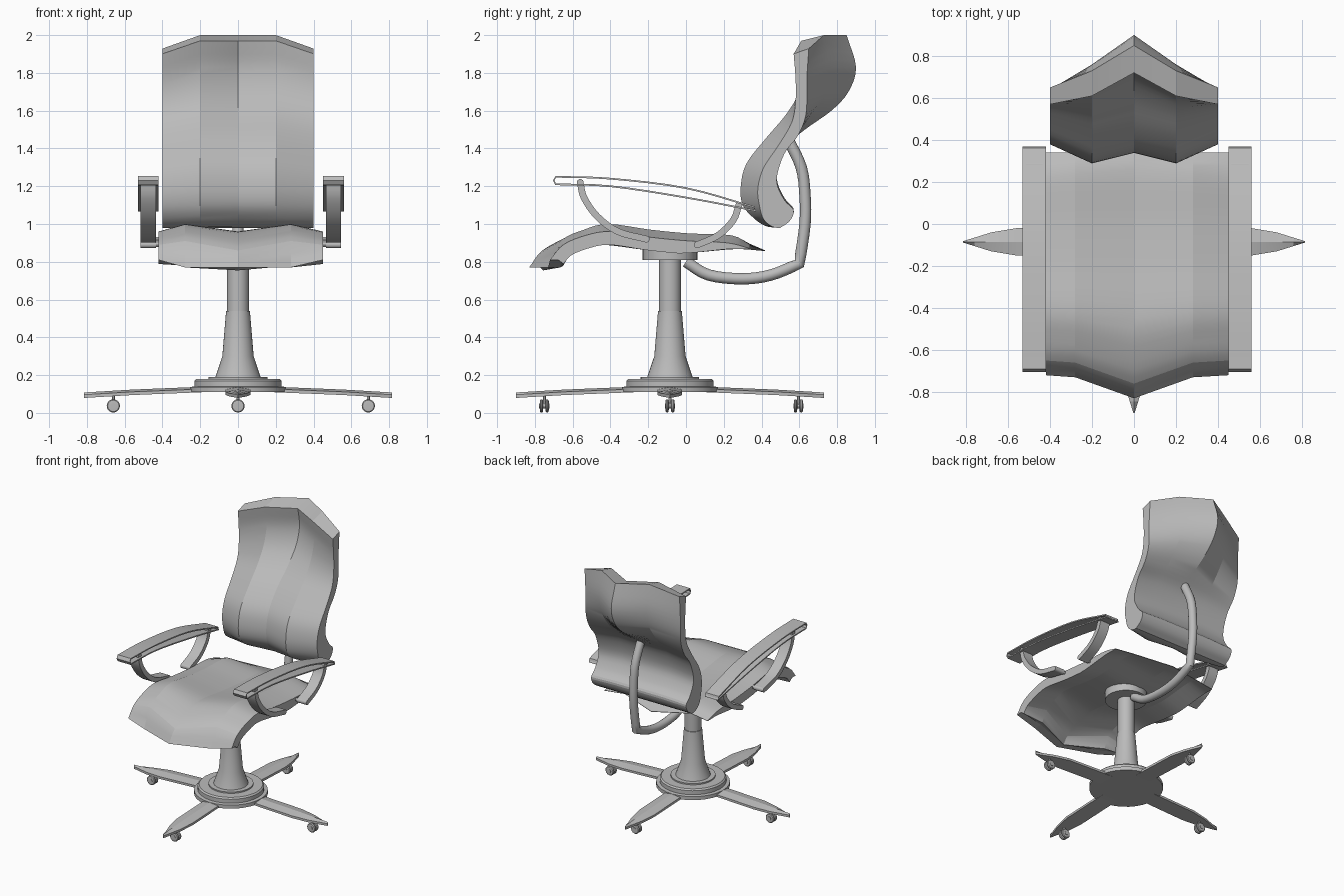
import bpy, bmesh, math
from mathutils import Vector

cube = bpy.data.objects.get("Cube")
if cube:
    bpy.data.objects.remove(cube, do_unlink=True)

grey = bpy.data.materials.new("light_grey")
grey.use_nodes = True
COLOUR = (0.5, 0.5, 0.5, 1)
grey.diffuse_color = COLOUR
grey.node_tree.nodes["Principled BSDF"].inputs["Base Color"].default_value = COLOUR

POST_Y = -0.085    # the post stands a little in front of the origin
SEAT_X = 0.015     # the seat and arms sit slightly to one side


def finish(obj, angle):
    """Give an object the shared material and angle-limited smooth shading."""
    obj.data.materials.append(grey)
    bpy.ops.object.select_all(action="DESELECT")
    obj.select_set(True)
    bpy.context.view_layer.objects.active = obj
    bpy.ops.object.shade_smooth_by_angle(angle=math.radians(angle))
    return obj


def make_mesh(name, verts, faces, angle=30):
    bm = bmesh.new()
    points = [bm.verts.new(v) for v in verts]
    for face in faces:
        bm.faces.new([points[i] for i in face])
    bmesh.ops.recalc_face_normals(bm, faces=bm.faces)
    mesh = bpy.data.meshes.new(name)
    bm.to_mesh(mesh)
    bm.free()
    obj = bpy.data.objects.new(name, mesh)
    bpy.context.collection.objects.link(obj)
    return finish(obj, angle)


def smooth_path(points, steps=4):
    """Catmull-Rom curve through 2D points."""
    pts = [Vector(p) for p in points]
    pts = [pts[0] * 2 - pts[1]] + pts + [pts[-1] * 2 - pts[-2]]
    out = []
    for a, b, c, d in zip(pts, pts[1:], pts[2:], pts[3:]):
        for k in range(steps):
            t = k / steps
            out.append((b * 2 + (c - a) * t + (a * 2 - b * 5 + c * 4 - d) * t * t
                        + (b * 3 - a - c * 3 + d) * t ** 3) / 2)
    return out + [pts[-2]]


def offset(path, distance, closed=False):
    """Shift a path sideways; distance is a function of the fraction along it."""
    out, last = [], len(path) - 1
    for i, p in enumerate(path):
        before = path[i - 1] if i or closed else p
        after = path[(i + 1) % len(path)] if i < last or closed else p
        along = (after - before).normalized()
        out.append(p + Vector((along.y, -along.x)) * distance(i / last))
    return out


def slab(name, columns, closed=False, angle=30):
    """Skin between columns of (x, upper path, lower path)."""
    n, m = len(columns[0][1]), len(columns)
    verts = [(x, p.x, p.y) for x, up, low in columns for p in up + low]
    top = lambda c, s: c * 2 * n + s % n
    low = lambda c, s: top(c, s) + n
    faces = []
    for s in range(n if closed else n - 1):
        for c in range(m - 1):
            for side in (top, low):
                faces.append((side(c, s), side(c + 1, s), side(c + 1, s + 1), side(c, s + 1)))
        for c in (0, m - 1):
            faces.append((top(c, s), top(c, s + 1), low(c, s + 1), low(c, s)))
    if not closed:
        for s in (0, n - 1):
            for c in range(m - 1):
                faces.append((top(c, s), top(c + 1, s), low(c + 1, s), low(c, s)))
    return make_mesh(name, verts, faces, angle)


def ribbon(name, path, x, width, thick, closed=False):
    """Flat strap following a side-view path."""
    up = offset(path, lambda t: -thick / 2, closed)
    low = offset(path, lambda t: thick / 2, closed)
    return slab(name, [(x - width / 2, up, low), (x + width / 2, up, low)], closed)


def lathe(name, profile, centre, axis="Z", sides=32):
    """Solid of revolution from (radius, height) pairs."""
    verts, faces = [], []
    for r, h in profile:
        for k in range(sides):
            a = math.tau * k / sides
            v = Vector((r * math.cos(a), r * math.sin(a), h))
            if axis == "X":
                v = Vector((v.z, v.x, v.y))
            elif axis == "Y":
                v = Vector((v.y, v.z, v.x))
            verts.append(v + Vector(centre))
    for j in range(len(profile) - 1):
        for k in range(sides):
            a, b = j * sides + k, j * sides + (k + 1) % sides
            faces.append((a, b, b + sides, a + sides))
    faces += [range(sides), range(len(verts) - sides, len(verts))]
    return make_mesh(name, verts, faces)


# Backrest: five columns, with front and back depths at shared heights
front_z = [0.98, 0.99, 1.03, 1.1, 1.2, 1.32, 1.45, 1.58, 1.7, 1.83, 1.97]
back_z = [0.98, 1.02, 1.08, 1.14, 1.25, 1.4, 1.5, 1.6, 1.7, 1.83, 2]
edge = ([.48, .45, .41, .39, .38, .41, .49, .56, .58, .58, .57],
        [.5, .55, .57, .52, .48, .52, .59, .63, .64, .64, .65], 0.93)
ridge = ([.48, .42, .36, .3, .29, .32, .42, .53, .6, .63, .61],
         [.5, .55, .57, .52, .48, .52, .6, .68, .74, .76, .73], 1)
middle = ([.48, .44, .39, .35, .34, .37, .46, .6, .7, .74, .72],
          [.5, .55, .57, .52, .48, .52, .63, .77, .86, .9, .85], 1)
columns = []
for x, (front, back, stretch) in zip((-.4, -.2, 0, .2, .4), (edge, ridge, middle, ridge, edge)):
    base = front_z[0]
    sides = [smooth_path([(y, base + (z - base) * stretch) for y, z in zip(ys, zs)])
             for ys, zs in ((front, front_z), (back, back_z))]
    columns.append((x, *sides))
slab("backrest", columns, angle=16)

# Seat: waterfall front, ridged across, thinning to the rear
edge = [(-.72, .81), (-.65, .89), (-.53, .94), (-.4, .96), (-.19, .93), (.02, .91), (.22, .9), (.34, .87)]
ridge = [(-.73, .77), (-.66, .91), (-.54, .97), (-.41, 1), (-.19, .97), (.02, .95), (.24, .94), (.34, .89)]
middle = [(-.83, .77), (-.76, .86), (-.62, .93), (-.45, .96), (-.19, .93), (.02, .91), (.26, .9), (.42, .86)]
columns = []
for x, points in zip((-.42, -.28, 0, .28, .45), (edge, ridge, middle, ridge, edge)):
    upper = smooth_path(points)
    lower = offset(upper, lambda t: 0.07 * min(1, 0.05 + (1 - t) * 3))
    lower[0].y = upper[0].y
    columns.append((x, upper, lower))
slab("seat", columns, angle=12)

# Curved bar joining the seat to the backrest
bar_path = smooth_path([(0, .8), (.12, .73), (.3, .71), (.45, .73), (.6, .79)])
bar_path += smooth_path([(.6, .79), (.63, 1), (.63, 1.15), (.61, 1.3), (.54, 1.45)])[1:]
curve = bpy.data.curves.new("back_bar", "CURVE")
curve.dimensions = "3D"
curve.bevel_depth = 0.03
curve.bevel_resolution = 6
curve.use_fill_caps = True
spline = curve.splines.new("POLY")
spline.points.add(len(bar_path) - 1)
for point, p in zip(spline.points, bar_path):
    point.co = (0, p.x, p.y, 1)
bar = bpy.data.objects.new("back_bar", curve)
bpy.context.collection.objects.link(bar)
bpy.ops.object.select_all(action="DESELECT")
bar.select_set(True)
bpy.context.view_layer.objects.active = bar
bpy.ops.object.convert(target="MESH")
finish(bpy.context.object, 40)

# Arms: an open-sided loop pad on two curved straps
pad_path = smooth_path([(-.69, 1.25), (-.4, 1.24), (0, 1.19), (.36, 1.09)])
pad_path += smooth_path([(.37, 1.07), (0, 1.14), (-.4, 1.2), (-.69, 1.21)]) + [Vector((-.7, 1.23))]
front_strap = smooth_path([(-.56, 1.22), (-.54, 1.14), (-.47, 1.04), (-.36, .96), (-.21, .92)])
rear_strap = smooth_path([(.28, 1.1), (.25, 1.02), (.17, .94), (.06, .89)])
for side, label in ((-1, "right"), (1, "left")):
    x = SEAT_X + side * 0.49
    ribbon(label + "_arm_pad", pad_path, x, 0.11, 0.009, closed=True)
    for part, path in (("front", front_strap), ("rear", rear_strap)):
        ribbon(f"{label}_{part}_arm_strap", path, x, 0.08, 0.035)
        for place, p in (("upper", path[0]), ("lower", path[-1])):
            lathe(f"{label}_{part}_{place}_arm_pivot", [(0.018, -0.04), (0.018, 0.04)],
                  (x, p.x, p.y), "X", 16)
        end = path[-1]
        lathe(f"{label}_{part}_arm_bolt", [(0.012, -0.06), (0.012, 0.06)],
              (x - side * 0.06, end.x, end.y), "X", 12)

# Post, hub plate under the seat and stepped base
lathe("seat_plate", [(.145, .81), (.145, .88)], (0, POST_Y, 0))
lathe("post", [(.12, .19), (.083, .3), (.063, .54), (.058, .54), (.058, .82)], (0, POST_Y, 0))
lathe("base_hub", [(.255, .11), (.255, .137), (.23, .14), (.23, .17), (.22, .18),
                   (.155, .18), (.155, .19), (.1, .19)], (0, POST_Y, 0))

# Four pointed legs with twin-wheel casters
stations = [(.1, .065), (.56, .065), (.68, .045), (.76, .02), (.815, .003)]
for turn, (label, reach) in enumerate((("left", .69), ("rear", .68), ("right", .66), ("front", .665))):
    out = Vector((round(math.cos(turn * math.pi / 2)), round(math.sin(turn * math.pi / 2)), 0))
    across = Vector((-out.y, out.x, 0))
    centre = Vector((0, POST_Y, 0))
    verts, faces = [], []
    for r, half in stations:
        drop = 0.06 * max(0, r - 0.25)
        for w, z in ((-half, .113), (-half, .13), (0, .142), (half, .13), (half, .113)):
            verts.append(centre + out * r + across * w + Vector((0, 0, z - drop)))
    for j in range(0, len(verts) - 5, 5):
        for k in range(5):
            a, b = j + k, j + (k + 1) % 5
            faces.append((a, b, b + 5, a + 5))
    faces += [range(5), range(len(verts) - 5, len(verts))]
    make_mesh(label + "_leg", verts, faces, 10)

    hub = centre + out * reach + Vector((0, 0, 0.037))
    for shift, which in ((-0.015, "front"), (0.015, "rear")):
        lathe(f"{label}_leg_{which}_wheel", [(.018, -.009), (.03, -.008), (.035, -.003),
                                             (.035, .003), (.03, .008), (.018, .009)],
              hub + Vector((0, shift, 0)), "Y", 20)
    lathe(label + "_caster_axle", [(.014, -.027), (.014, .027)], hub, "Y", 12)
    lathe(label + "_caster_stem", [(.008, 0), (.008, .06)], hub, "Z", 12)
